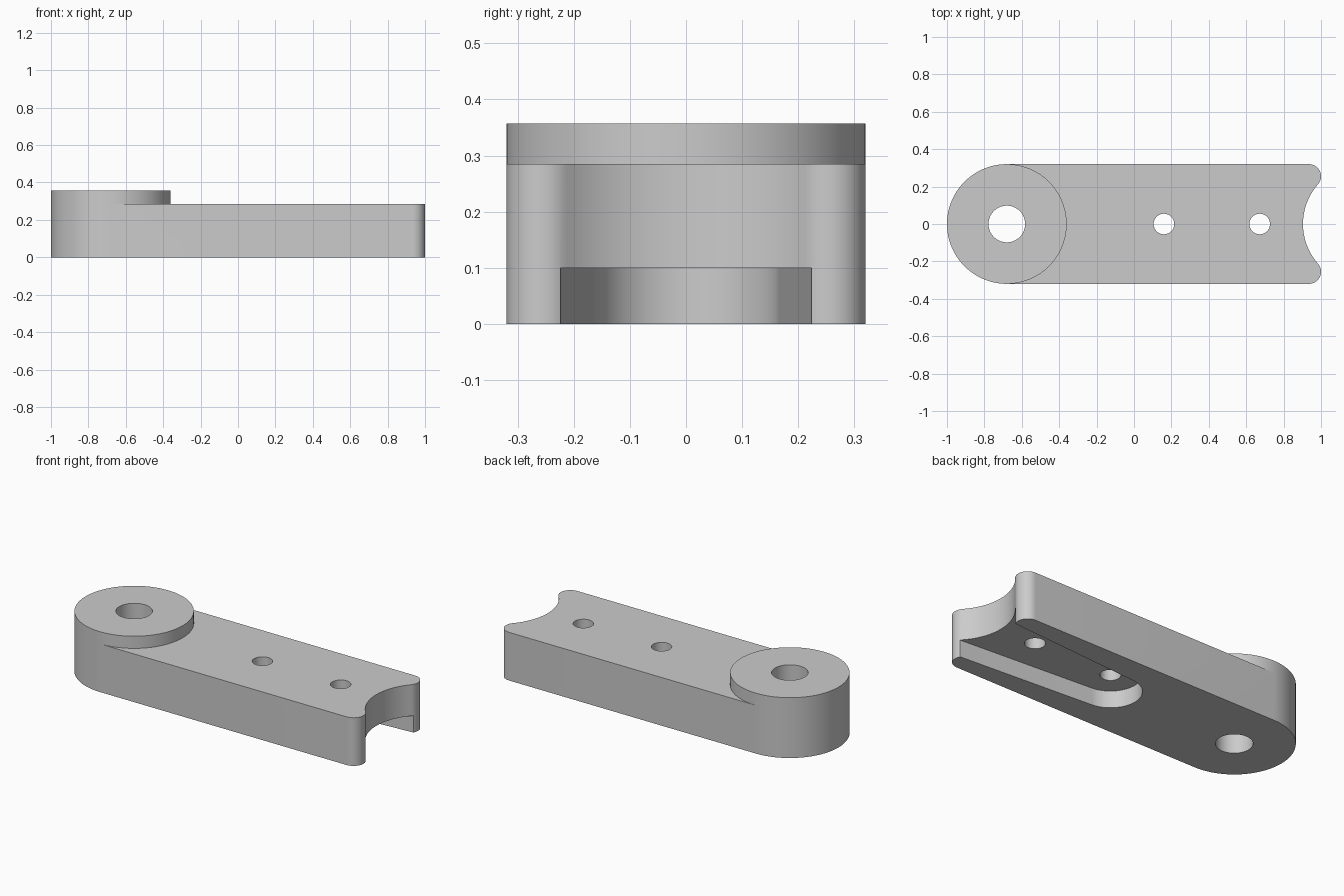
import bpy
import bmesh
from math import pi, sin, cos, asin, atan2, sqrt

cube = bpy.data.objects.get("Cube")
if cube:
    bpy.data.objects.remove(cube, do_unlink=True)

# Main dimensions
R = 0.32            # half width, boss radius and end recess radius
PIVOT = -1 + R      # x of the boss centre
BODY_H, BOSS_H = 0.285, 0.357
FILLET = 0.065
SLOT_X, SLOT_R, SLOT_H = 0.16, 0.166, 0.1

metal = bpy.data.materials.new("plain grey")
metal.use_nodes = True
grey = (0.6, 0.6, 0.6, 1)
metal.diffuse_color = grey
metal.node_tree.nodes["Principled BSDF"].inputs["Base Color"].default_value = grey


def arc(cx, cy, r, start, end, steps):
    """Points on an arc, both ends included."""
    return [(cx + r * cos(start + (end - start) * i / steps),
             cy + r * sin(start + (end - start) * i / steps))
            for i in range(steps + 1)]


def circle(cx, r, steps=96):
    return arc(cx, 0, r, pi / 2, pi * 5 / 2, steps)[:-1]


def prism(name, outline, low, high):
    """Extrude a closed outline upwards."""
    bm = bmesh.new()
    base = bm.faces.new([bm.verts.new((x, y, low)) for x, y in outline])
    top = bmesh.ops.extrude_face_region(bm, geom=[base])["geom"]
    bmesh.ops.translate(bm, vec=(0, 0, high - low),
                        verts=[v for v in top if isinstance(v, bmesh.types.BMVert)])
    bmesh.ops.recalc_face_normals(bm, faces=bm.faces)
    mesh = bpy.data.meshes.new(name)
    bm.to_mesh(mesh)
    bm.free()
    obj = bpy.data.objects.new(name, mesh)
    bpy.context.collection.objects.link(obj)
    mesh.materials.append(metal)
    return obj


def combine(target, tool, operation):
    """Apply a boolean and remove the tool."""
    mod = target.modifiers.new(operation.lower(), 'BOOLEAN')
    mod.operation, mod.solver, mod.object = operation, 'EXACT', tool
    bpy.ops.object.select_all(action='DESELECT')
    bpy.context.view_layer.objects.active = target
    target.select_set(True)
    bpy.ops.object.modifier_apply(modifier=mod.name)
    bpy.data.objects.remove(tool, do_unlink=True)


# Arm body: round pivot end, filleted horns around a concave far end
fx, fy = 1 - FILLET, R - FILLET
recess_x = fx + sqrt((R + FILLET) ** 2 - fy ** 2)
lean = atan2(fy, recess_x - fx)
horn = arc(fx, -fy, FILLET, -pi / 2, lean, 20)
recess = arc(recess_x, 0, R, pi + lean, pi - lean, 32)[1:-1]
far_end = horn + recess + [(x, -y) for x, y in reversed(horn)]
arm = prism("pivot_arm", arc(PIVOT, 0, R, pi / 2, pi * 3 / 2, 48) + far_end, 0, BODY_H)

# Raised boss on the pivot end
combine(arm, prism("boss", circle(PIVOT, R), BODY_H, BOSS_H), 'UNION')

# Flared slot underneath, open at the far end
flare = asin(0.0685)
slot_arc = arc(SLOT_X, 0, SLOT_R, pi / 2 + flare, pi * 3 / 2 - flare, 40)
reach = 1.2
half = SLOT_R / cos(flare) + (reach - SLOT_X) * sin(flare) / cos(flare)
slot = prism("slot_cutter", slot_arc + [(reach, -half), (reach, half)], -0.1, SLOT_H)
combine(arm, slot, 'DIFFERENCE')

# Pivot bore and the two bolt holes
for x, r in ((PIVOT, 0.098), (SLOT_X, 0.055), (0.672, 0.055)):
    combine(arm, prism("hole_cutter", circle(x, r, 64), -0.1, 0.5), 'DIFFERENCE')

bpy.ops.object.select_all(action='DESELECT')
arm.select_set(True)
bpy.context.view_layer.objects.active = arm
bpy.ops.object.shade_smooth_by_angle(angle=pi / 6)
